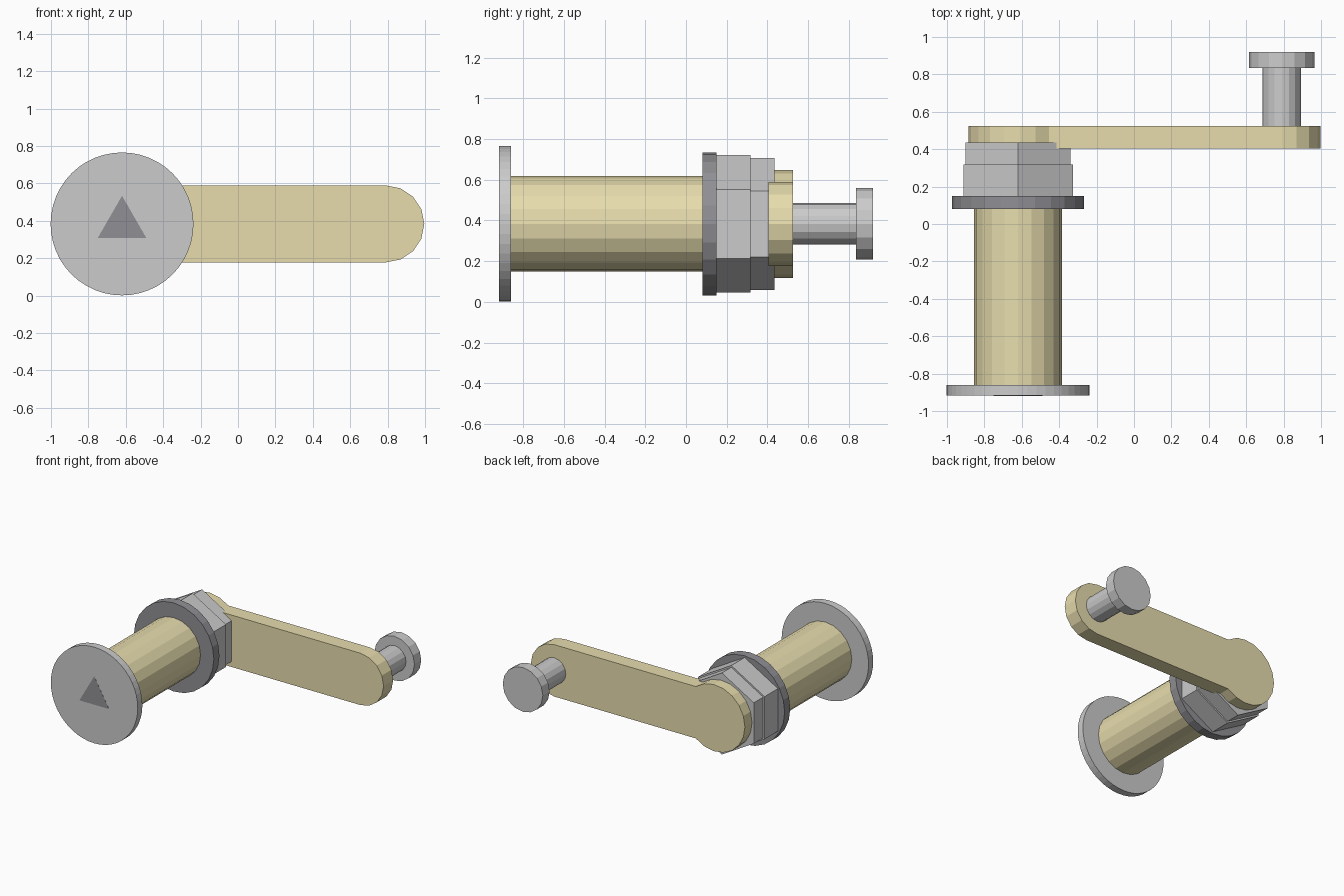
import bpy
import bmesh
from math import sin, cos, pi, asin

if "Cube" in bpy.data.objects:
    bpy.data.objects.remove(bpy.data.objects["Cube"])

AX, AZ = -0.62, 0.383      # lock axis
PX = 0.79                  # pin axis at the far end of the arm


def material(name, rgb):
    m = bpy.data.materials.new(name)
    m.diffuse_color = (*rgb, 1)
    m.use_nodes = True
    m.node_tree.nodes["Principled BSDF"].inputs["Base Color"].default_value = m.diffuse_color
    return m


gold = material("brass", (0.80, 0.72, 0.42))
dark = material("dark_rubber", (0.28, 0.28, 0.30))


def arc(cx, cz, r, a0, a1, n):
    """n + 1 points from angle a0 to a1."""
    return [(cx + r * cos(a0 + (a1 - a0) * i / n),
             cz + r * sin(a0 + (a1 - a0) * i / n)) for i in range(n + 1)]


def prism(name, outline, y0, y1, mat=None):
    """Extrude an x-z outline along y."""
    bm = bmesh.new()
    face = bm.faces.new([bm.verts.new((x, y0, z)) for x, z in outline])
    ext = bmesh.ops.extrude_face_region(bm, geom=[face], use_keep_orig=True)
    verts = [g for g in ext["geom"] if isinstance(g, bmesh.types.BMVert)]
    bmesh.ops.translate(bm, verts=verts, vec=(0, y1 - y0, 0))
    bmesh.ops.recalc_face_normals(bm, faces=bm.faces)
    mesh = bpy.data.meshes.new(name)
    bm.to_mesh(mesh)
    bm.free()
    obj = bpy.data.objects.new(name, mesh)
    bpy.context.collection.objects.link(obj)
    if mat:
        mesh.materials.append(mat)
    return obj


def disc(name, cx, r, sides, y0, y1, mat=None):
    ring = arc(cx, AZ, r, pi / 2, pi / 2 + 2 * pi, sides)[:-1]
    return prism(name, ring, y0, y1, mat)


# Lock body: front flange, key socket, barrel, gasket
disc("front_flange", AX, 0.382, 48, -0.918, -0.86)
disc("key_socket", AX, 0.15, 3, -0.919, -0.89, dark)
disc("barrel", AX, 0.235, 20, -0.87, 0.42, gold)
disc("gasket", AX, 0.352, 24, 0.08, 0.15, dark)

# Hex nuts, corner up
disc("large_nut", AX, 0.338, 6, 0.15, 0.317)
disc("small_nut", AX, 0.324, 6, 0.317, 0.435)

# Cam arm: round hub running into a round-ended bar
HUB, HALF = 0.265, 0.206
a = asin(HALF / HUB)
outline = (arc(AX, AZ, HUB, a, 2 * pi - a, 14)
           + arc(PX, AZ, HALF, -pi / 2, pi / 2, 8))
prism("cam_arm", outline, 0.405, 0.525, gold)

# Pin with a flat head
disc("pin_shaft", PX, 0.102, 16, 0.52, 0.84)
disc("pin_head", PX, 0.176, 16, 0.835, 0.92)
